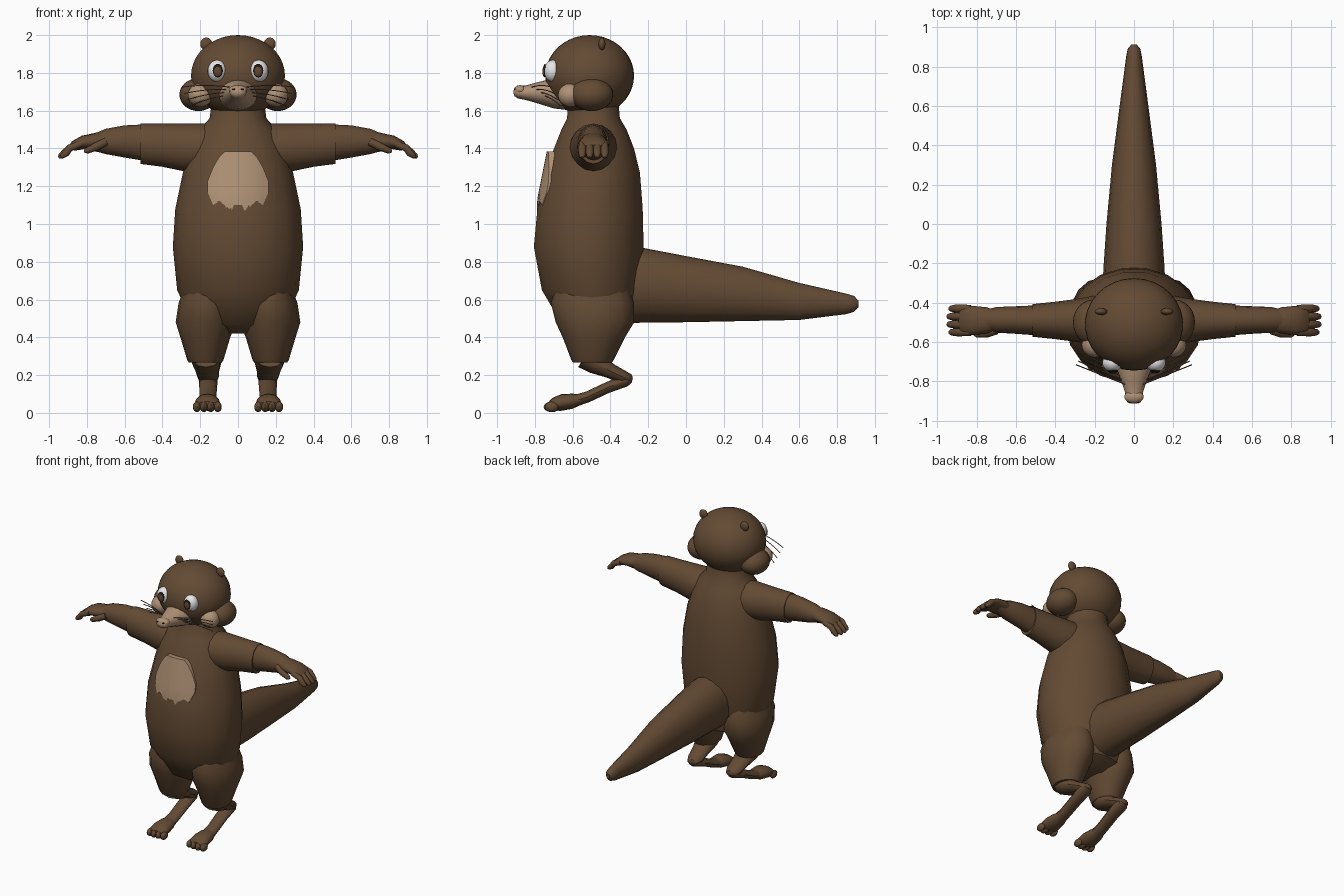
import bpy, bmesh, math
from mathutils import Vector

cube = bpy.data.objects.get("Cube")
if cube:
    bpy.data.objects.remove(cube, do_unlink=True)


def material(name, rgb):
    m = bpy.data.materials.new(name)
    m.use_nodes = True
    m.diffuse_color = (*rgb, 1)
    bsdf = m.node_tree.nodes["Principled BSDF"]
    bsdf.inputs["Base Color"].default_value = (*rgb, 1)
    bsdf.inputs["Roughness"].default_value = 0.9
    return m


FUR = material("brown fur", (0.125, 0.069, 0.034))
TAN = material("tan fur", (0.43, 0.285, 0.18))
WHITE = material("eye white", (0.8, 0.8, 0.8))
IRIS = material("iris brown", (0.12, 0.062, 0.03))
BLACK = material("pupil black", (0.012, 0.01, 0.008))
WHISKER = material("whisker brown", (0.2, 0.125, 0.075))


def finish(name, bm, mat, angle=40):
    bmesh.ops.recalc_face_normals(bm, faces=bm.faces)
    me = bpy.data.meshes.new(name)
    bm.to_mesh(me)
    bm.free()
    me.materials.append(mat)
    ob = bpy.data.objects.new(name, me)
    bpy.context.collection.objects.link(ob)
    bpy.ops.object.select_all(action="DESELECT")
    ob.select_set(True)
    bpy.context.view_layer.objects.active = ob
    bpy.ops.object.shade_smooth_by_angle(angle=math.radians(angle))
    return ob


def loft(name, rings, mat, side="X", normal=None, sides=16, flip=1):
    """Rings are (x, y, z, half width along side, half depth)."""
    bm = bmesh.new()
    pts = [Vector((r[0] * flip, r[1], r[2])) for r in rings]
    ref = Vector((1, 0, 0)) if side == "X" else Vector((0, 1, 0))
    loops = []
    for i, r in enumerate(rings):
        t = Vector(normal) if normal else pts[min(i + 1, len(pts) - 1)] - pts[max(i - 1, 0)]
        t.normalize()
        u = (ref - t * ref.dot(t)).normalized()
        v = t.cross(u)
        loop = []
        for k in range(sides):
            a = math.tau * k / sides
            loop.append(bm.verts.new(pts[i] + u * r[3] * math.cos(a) + v * r[4] * math.sin(a)))
        loops.append(loop)
    for a, b in zip(loops, loops[1:]):
        for k in range(sides):
            j = (k + 1) % sides
            bm.faces.new((a[k], a[j], b[j], b[k]))
    bm.faces.new(loops[0])
    bm.faces.new(loops[-1])
    return finish(name, bm, mat)


def ball(name, center, radii, mat, seg=24):
    bm = bmesh.new()
    bmesh.ops.create_uvsphere(bm, u_segments=seg, v_segments=seg * 2 // 3, radius=1)
    for v in bm.verts:
        v.co = Vector([c + p * r for c, p, r in zip(center, v.co, radii)])
    return finish(name, bm, mat)


# Torso, neck and tail
loft("torso", [
    (0, -.47, .42, .08, .1), (0, -.47, .47, .24, .19), (0, -.505, .65, .322, .262),
    (0, -.515, .88, .345, .295), (0, -.508, 1.08, .332, .283), (0, -.493, 1.27, .292, .253),
    (0, -.487, 1.4, .255, .215), (0, -.487, 1.5, .205, .175), (0, -.49, 1.56, .15, .142),
    (0, -.49, 1.64, .14, .135)], FUR, normal=(0, 0, 1), sides=18)
loft("tail", [
    (0, -.32, .675, .16, .2), (0, -.22, .675, .155, .197), (0, 0, .655, .14, .175),
    (0, .3, .63, .112, .144), (0, .6, .59, .073, .098), (0, .85, .577, .04, .054),
    (0, .89, .577, .032, .042), (0, .912, .577, .014, .018)], FUR, normal=(0, 1, 0))

# Chest patch with a ragged lower edge, wrapped round the front of the torso
bm = bmesh.new()
half_edge = [(0, 1.1, 1.385), (.022, 1.1, 1.385), (.045, 1.045, 1.385), (.07, 1.1, 1.385),
             (.1, 1.12, 1.355), (.132, 1.1, 1.3), (.162, 1.17, 1.225)]
edge = [(-x, lo, hi) for x, lo, hi in half_edge[:0:-1]] + half_edge
columns = []
for x, lo, hi in edge:
    column = []
    for k in range(7):
        z = lo + (hi - lo) * k / 6
        front = -.79 + max(0, z - 1.12) * .2
        column.append(bm.verts.new((x, front + 1.6 * x * x, z)))
    columns.append(column)
for a, b in zip(columns, columns[1:]):
    for k in range(6):
        bm.faces.new((a[k], b[k], b[k + 1], a[k + 1]))
wall = bmesh.ops.extrude_face_region(bm, geom=bm.faces[:])
for v in wall["geom"]:
    if isinstance(v, bmesh.types.BMVert):
        v.co.y += .06
finish("chest_patch", bm, TAN)

# Head and muzzle
ball("head", (0, -.51, 1.785), (.25, .235, .215), FUR, 30)
loft("muzzle", [
    (0, -.6, 1.685, .12, .085), (0, -.7, 1.692, .1, .08), (0, -.8, 1.695, .064, .052),
    (0, -.85, 1.695, .047, .038), (0, -.89, 1.698, .045, .033),
    (0, -.907, 1.698, .032, .022), (0, -.913, 1.698, .012, .008)], TAN, normal=(0, 1, 0))
ball("nose", (0, -.878, 1.71), (.05, .033, .025), TAN, 18)

for s, label in ((1, "left"), (-1, "right")):
    # Cheeks, ears and eyes
    ball(label + "_cheek", (s * .21, -.5, 1.685), (.1, .115, .087), FUR)
    ball(label + "_cheek_patch", (s * .2, -.612, 1.682), (.066, .066, .062), TAN)
    ball(label + "_ear", (s * .168, -.445, 1.953), (.032, .018, .034), FUR, 16)
    ball(label + "_eye", (s * .11, -.705, 1.81), (.051, .047, .058), WHITE, 20)
    ball(label + "_pupil_rim", (s * .107, -.747, 1.812), (.027, .009, .036), BLACK, 16)
    ball(label + "_iris", (s * .107, -.752, 1.807), (.021, .008, .027), IRIS, 16)
    ball(label + "_nostril", (s * .022, -.905, 1.713), (.009, .006, .005), BLACK, 12)

    # Whiskers: thin drooping curves
    for i in range(4):
        cu = bpy.data.curves.new(label + "_whisker", "CURVE")
        cu.dimensions = "3D"
        cu.bevel_depth = .0028
        cu.bevel_resolution = 1
        sp = cu.splines.new("POLY")
        sp.points.add(6)
        for k, p in enumerate(sp.points):
            t = k / 6
            p.co = (s * (.045 + (.25 - .012 * i) * t), -.815 + .018 * i + .1 * t,
                    1.725 - .014 * i + (.035 - .02 * i) * t - .035 * t * t, 1)
        ob = bpy.data.objects.new(f"{label}_whisker_{i + 1}", cu)
        cu.materials.append(WHISKER)
        bpy.context.collection.objects.link(ob)

    # Arm, with the sleeve ending in a step over the forearm
    loft(label + "_upper_arm", [
        (.1, -.49, 1.4, .13, .13), (.2, -.49, 1.4, .125, .132), (.3, -.49, 1.407, .108, .125),
        (.4, -.49, 1.417, .095, .114), (.515, -.49, 1.425, .083, .107)],
        FUR, "Y", (s, 0, 0), flip=s)
    loft(label + "_forearm", [
        (.48, -.49, 1.43, .077, .098), (.6, -.488, 1.437, .07, .085),
        (.7, -.487, 1.437, .065, .067), (.74, -.487, 1.434, .055, .053),
        (.8, -.488, 1.43, .055, .04)], FUR, "Y", (s, 0, 0), flip=s)
    loft(label + "_hand", [
        (.7, -.49, 1.44, .05, .045), (.75, -.49, 1.438, .067, .045),
        (.82, -.49, 1.432, .074, .036), (.87, -.49, 1.413, .07, .026),
        (.885, -.49, 1.405, .06, .015)], FUR, "Y", flip=s)
    for i in range(4):
        y = -.55 + .04 * i
        tip = .94 + (.01 if i in (1, 2) else 0)
        loft(f"{label}_finger_{i + 1}", [
            (.83, y, 1.425, .019, .019), (.89, y, 1.403, .021, .02),
            (tip - .03, y, 1.375, .02, .02), (tip - .008, y, 1.358, .015, .014),
            (tip, y, 1.352, .006, .006)], FUR, "Y", sides=10, flip=s)
    loft(label + "_thumb", [
        (.7, -.54, 1.435, .022, .022), (.75, -.555, 1.41, .023, .022),
        (.8, -.56, 1.388, .018, .017), (.815, -.56, 1.383, .007, .007)],
        FUR, "Y", sides=10, flip=s)

    # Thigh, bent lower leg and foot
    loft(label + "_thigh", [
        (.16, -.5, .68, .12, .19), (.168, -.495, .58, .147, .22),
        (.17, -.482, .48, .16, .208), (.173, -.488, .4, .132, .165),
        (.173, -.495, .28, .096, .112), (.173, -.495, .268, .088, .104)],
        FUR, normal=(0, 0, 1), flip=s)
    loft(label + "_shin", [
        (.168, -.53, .3, .08, .07), (.166, -.48, .265, .078, .06),
        (.162, -.4, .222, .063, .04), (.158, -.33, .188, .056, .035),
        (.158, -.295, .177, .038, .027), (.158, -.284, .174, .014, .01)], FUR, sides=12, flip=s)
    loft(label + "_ankle", [
        (.158, -.29, .18, .03, .018), (.158, -.32, .172, .05, .033),
        (.158, -.42, .132, .047, .029), (.16, -.52, .085, .045, .029),
        (.162, -.6, .06, .05, .032)], FUR, sides=12, flip=s)
    loft(label + "_foot", [
        (.162, -.55, .07, .042, .024), (.162, -.6, .062, .058, .04),
        (.162, -.66, .055, .066, .044), (.162, -.71, .045, .066, .033),
        (.162, -.725, .04, .055, .02)], FUR, normal=(0, -1, 0), flip=s)
    for i in range(4):
        ball(f"{label}_toe_{i + 1}", (s * (.107 + .037 * i), -.71, .032),
             (.021, .044 if i in (1, 2) else .036, .028), FUR, 12)
